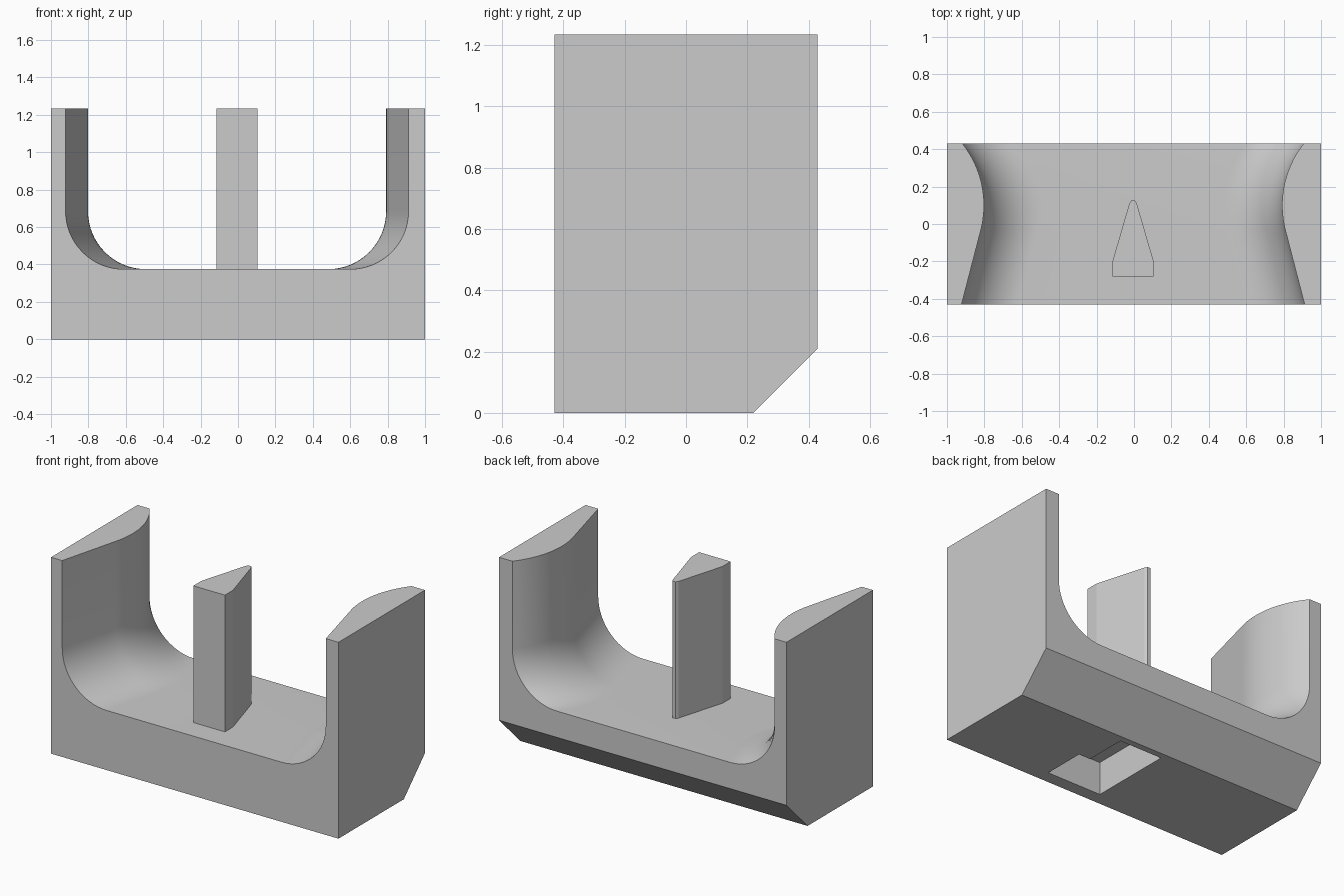
import bpy, bmesh, math

cube = bpy.data.objects.get("Cube")
if cube:
    bpy.data.objects.remove(cube, do_unlink=True)

grey = bpy.data.materials.new("plain_grey")
grey.use_nodes = True
colour = (0.6, 0.6, 0.6, 1)
grey.diffuse_color = colour
grey.node_tree.nodes["Principled BSDF"].inputs["Base Color"].default_value = colour

HALF_Y, TOP, FLOOR = 0.43, 1.235, 0.375
FILLET = 0.31
OFFSET = -0.005


def finish(name, bm):
    bmesh.ops.recalc_face_normals(bm, faces=bm.faces)
    mesh = bpy.data.meshes.new(name)
    bm.to_mesh(mesh)
    bm.free()
    obj = bpy.data.objects.new(name, mesh)
    bpy.context.collection.objects.link(obj)
    mesh.materials.append(grey)
    return obj


def loft(name, rings):
    """Skin a list of equally long rings and cap both ends."""
    bm = bmesh.new()
    rows = [[bm.verts.new(p) for p in ring] for ring in rings]
    for a, b in zip(rows, rows[1:]):
        for i in range(len(a)):
            j = (i + 1) % len(a)
            bm.faces.new((a[i], a[j], b[j], b[i]))
    bm.faces.new(rows[0])
    bm.faces.new(rows[-1])
    return finish(name, bm)


def prism(name, outline, low, high):
    return loft(name, [[(x, y, z) for x, y in outline] for z in (low, high)])


def inner_half_width(y):
    """Bulging wall: an arc that runs into a straight taper at the front."""
    radius, crest, taper = 0.53, 0.1, 0.254
    d = y - crest
    start = -radius * math.sin(taper)
    if d >= start:
        return 0.797 + radius - math.sqrt(radius ** 2 - d ** 2)
    return 0.797 + radius * (1 - math.cos(taper)) + (start - d) * math.tan(taper)


def cradle_section(y):
    """U-shaped section with filleted floor and a sloping rear underside."""
    w = inner_half_width(y)
    base = max(0, y - 0.22)
    steps = 16
    right = [(w, TOP)]
    for i in range(steps + 1):
        a = math.pi / 2 * i / steps
        right.append((w - FILLET + FILLET * math.cos(a),
                      FLOOR + FILLET - FILLET * math.sin(a)))
    inner = right + [(-x, z) for x, z in reversed(right)]
    outline = [(x + OFFSET, z) for x, z in inner]
    outline += [(-1, TOP), (-1, base), (1, base), (1, TOP)]
    return [(x, y, z) for x, z in outline]


# Cradle body, lofted from front to back
count = 32
stations = [-HALF_Y + 2 * HALF_Y * i / count for i in range(count + 1)]
stations = sorted(stations + [0.22])
cradle = loft("cradle", [cradle_section(y) for y in stations])

# Pocket in the underside
pocket = prism("pocket_cutter",
               [(-0.045, -0.35), (0.33, -0.35), (0.33, -0.083),
                (0.25, -0.083), (0.25, 0.18), (-0.045, 0.18)], -0.1, 0.205)
pocket.hide_render = True
pocket.hide_viewport = True
cut = cradle.modifiers.new("pocket", "BOOLEAN")
cut.operation = "DIFFERENCE"
cut.solver = "EXACT"
cut.object = pocket

bpy.context.view_layer.objects.active = cradle
cradle.select_set(True)
bpy.ops.object.modifier_apply(modifier=cut.name)
bpy.data.objects.remove(pocket, do_unlink=True)
bpy.ops.object.shade_smooth_by_angle(angle=math.radians(30))

# Wedge-shaped centre post
half = [(0.11, -0.28), (0.11, -0.2), (0.02, 0.11), (0.01, 0.125)]
outline = half + [(-x, y) for x, y in reversed(half)]
prism("centre_post", [(x + OFFSET, y) for x, y in outline], FLOOR - 0.01, TOP)
